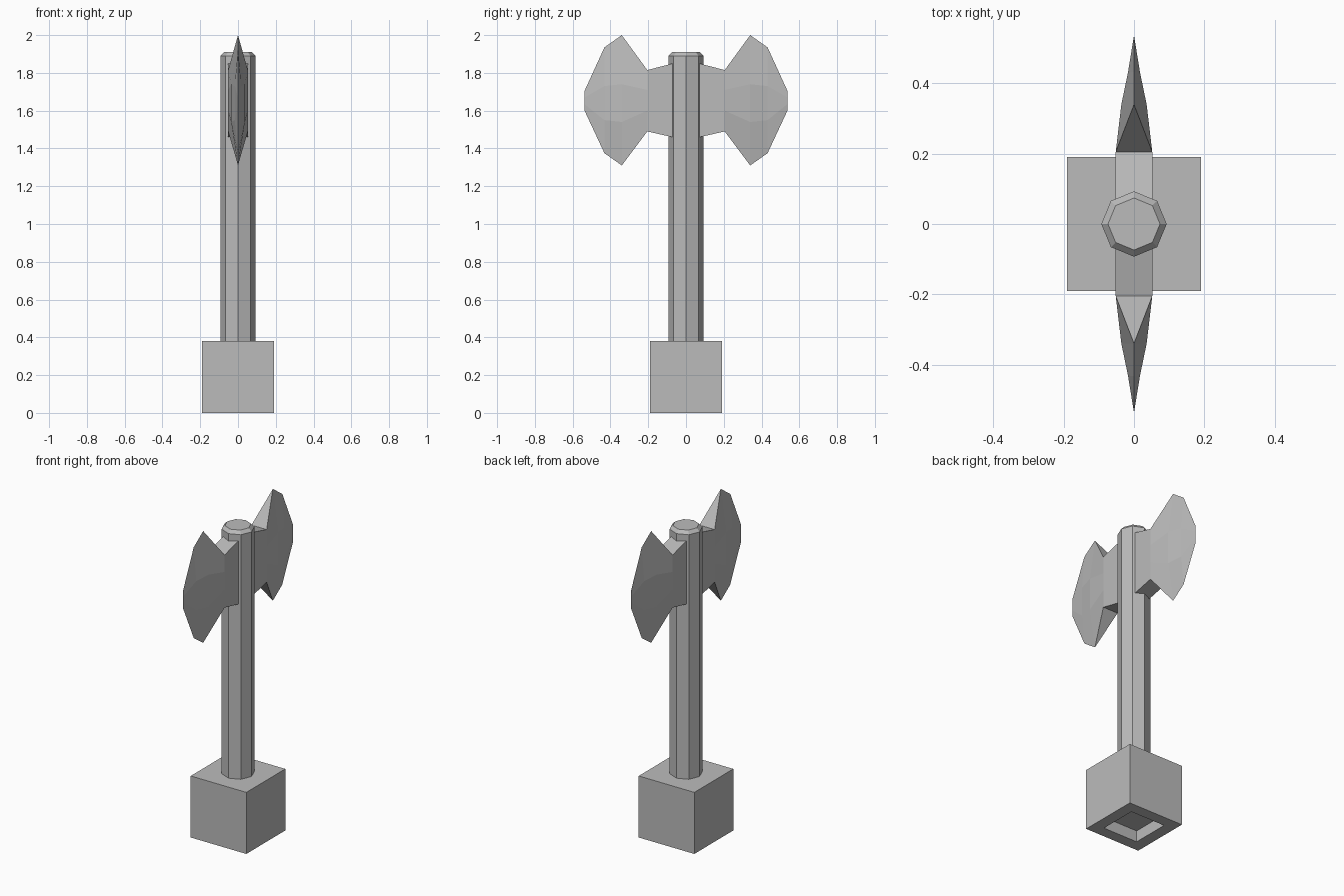
import bpy
import bmesh
import math
from mathutils import Matrix

cube = bpy.data.objects.get("Cube")
if cube:
    bpy.data.objects.remove(cube, do_unlink=True)

grey = bpy.data.materials.new("plain grey")
grey.use_nodes = True
COLOUR = (0.5, 0.5, 0.5, 1)
grey.diffuse_color = COLOUR
grey.node_tree.nodes["Principled BSDF"].inputs["Base Color"].default_value = COLOUR


def finish(name, bm):
    """Turn a bmesh into a flat shaded object."""
    bmesh.ops.recalc_face_normals(bm, faces=bm.faces)
    mesh = bpy.data.meshes.new(name)
    bm.to_mesh(mesh)
    bm.free()
    mesh.materials.append(grey)
    obj = bpy.data.objects.new(name, mesh)
    bpy.context.collection.objects.link(obj)
    return obj


# Square base with a shallow square recess underneath
SIZE = 0.38
bm = bmesh.new()
bmesh.ops.create_cube(bm, size=SIZE, matrix=Matrix.Translation((0, 0, SIZE / 2)))
bottom = min(bm.faces, key=lambda f: f.calc_center_median().z)
bmesh.ops.inset_region(bm, faces=[bottom], thickness=0.1)
floor = bmesh.ops.extrude_discrete_faces(bm, faces=[bottom])["faces"][0]
bmesh.ops.translate(bm, verts=floor.verts, vec=(0, 0, 0.07))
finish("base", bm)

# Eight-sided shaft with a chamfered top
bm = bmesh.new()
rings = []
for radius, z in ((0.093, 0.37), (0.093, 1.89), (0.074, 1.91)):
    rings.append([bm.verts.new((radius * math.cos(i * math.pi / 4),
                                radius * math.sin(i * math.pi / 4), z))
                  for i in range(8)])
for low, high in zip(rings, rings[1:]):
    for i in range(8):
        j = (i + 1) % 8
        bm.faces.new((low[i], low[j], high[j], high[i]))
bm.faces.new(rings[0])
bm.faces.new(rings[-1])
finish("shaft", bm)

# Blade stations: y, rim half width, middle half width, heights from top down
STATIONS = [
    (0.05, 0.052, 0.052, (1.855, 1.72, 1.59, 1.455)),
    (0.205, 0.052, 0.052, (1.815, 1.71, 1.60, 1.49)),
    (0.34, 0.0, 0.036, (2.0, 1.74, 1.54, 1.31)),
    (0.432, 0.0, 0.017, (1.935, 1.73, 1.55, 1.375)),
    (0.537, 0.0, 0.0, (1.705, 1.67, 1.635, 1.60)),
]


def blade(name, direction):
    bm = bmesh.new()
    grids = []
    for side in (1, -1):
        grid = []
        for y, rim, middle, heights in STATIONS:
            widths = (rim, middle, middle, rim)
            grid.append([bm.verts.new((side * w, direction * y, z))
                         for w, z in zip(widths, heights)])
        for a, b in zip(grid, grid[1:]):
            for k in range(3):
                bm.faces.new((a[k], b[k], b[k + 1], a[k + 1]))
        grids.append(grid)
    right, left = grids
    # Close the neck above and below, and its hidden inner end
    for k in (0, 3):
        for s in (0, 1):
            bm.faces.new((right[s][k], right[s + 1][k], left[s + 1][k], left[s][k]))
    bm.faces.new(right[0] + left[0][::-1])
    bmesh.ops.remove_doubles(bm, verts=bm.verts, dist=0.0005)
    return finish(name, bm)


blade("front_blade", -1)
blade("back_blade", 1)
